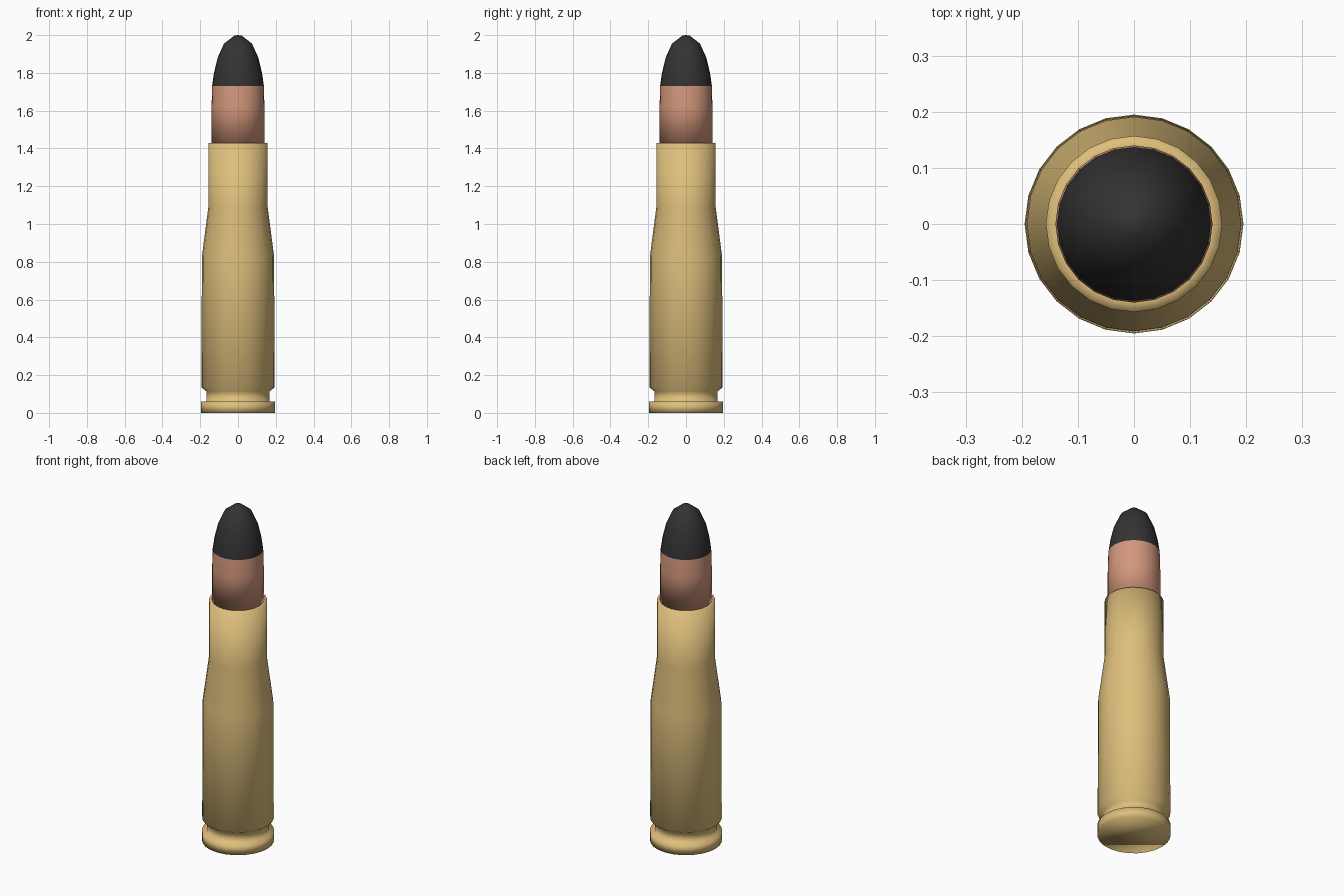
import bpy, bmesh, math

cube = bpy.data.objects.get("Cube")
if cube:
    bpy.data.objects.remove(cube, do_unlink=True)

SIDES = 24


def material(name, rgb):
    mat = bpy.data.materials.new(name)
    mat.use_nodes = True
    colour = (*rgb, 1)
    mat.diffuse_color = colour
    mat.node_tree.nodes["Principled BSDF"].inputs["Base Color"].default_value = colour
    return mat


def lathe(name, profile, materials):
    """Turn a (radius, height) profile, listed from the bottom up, around z."""
    bm = bmesh.new()
    rings = []
    for radius, z in profile:
        if radius == 0:
            rings.append([bm.verts.new((0, 0, z))] * SIDES)
        else:
            angles = [math.tau * i / SIDES for i in range(SIDES)]
            rings.append([bm.verts.new((radius * math.cos(a), radius * math.sin(a), z))
                          for a in angles])
    for low, high in zip(rings, rings[1:]):
        for i in range(SIDES):
            j = (i + 1) % SIDES
            corners = [low[i], low[j], high[j], high[i]]
            bm.faces.new(list(dict.fromkeys(corners)))
    bm.faces.new(rings[0][::-1])
    bmesh.ops.recalc_face_normals(bm, faces=bm.faces)
    for face in bm.faces:
        face.smooth = True
    mesh = bpy.data.meshes.new(name)
    bm.to_mesh(mesh)
    bm.free()
    for mat in materials:
        mesh.materials.append(mat)
    obj = bpy.data.objects.new(name, mesh)
    bpy.context.collection.objects.link(obj)
    return obj


brass = material("brass", (0.73, 0.52, 0.20))
copper = material("copper", (0.65, 0.31, 0.20))
black = material("black", (0.033, 0.033, 0.033))

# Case: rim, extractor groove, body, shoulder, neck and mouth
lathe("case", [
    (0.195, 0), (0.195, 0.06), (0.168, 0.06), (0.168, 0.115),
    (0.194, 0.135), (0.191, 0.83), (0.157, 1.09), (0.157, 1.43),
    (0.138, 1.43),
], [brass])

# Projectile: copper jacket with a painted black nose
PAINT_LINE = 1.73
projectile = lathe("projectile", [
    (0.14, 1.43), (0.14, 1.62), (0.137, PAINT_LINE), (0.127, 1.8),
    (0.108, 1.88), (0.074, 1.955), (0.02, 1.997), (0, 2),
], [copper, black])
for face in projectile.data.polygons:
    face.material_index = int(face.center.z > PAINT_LINE)
